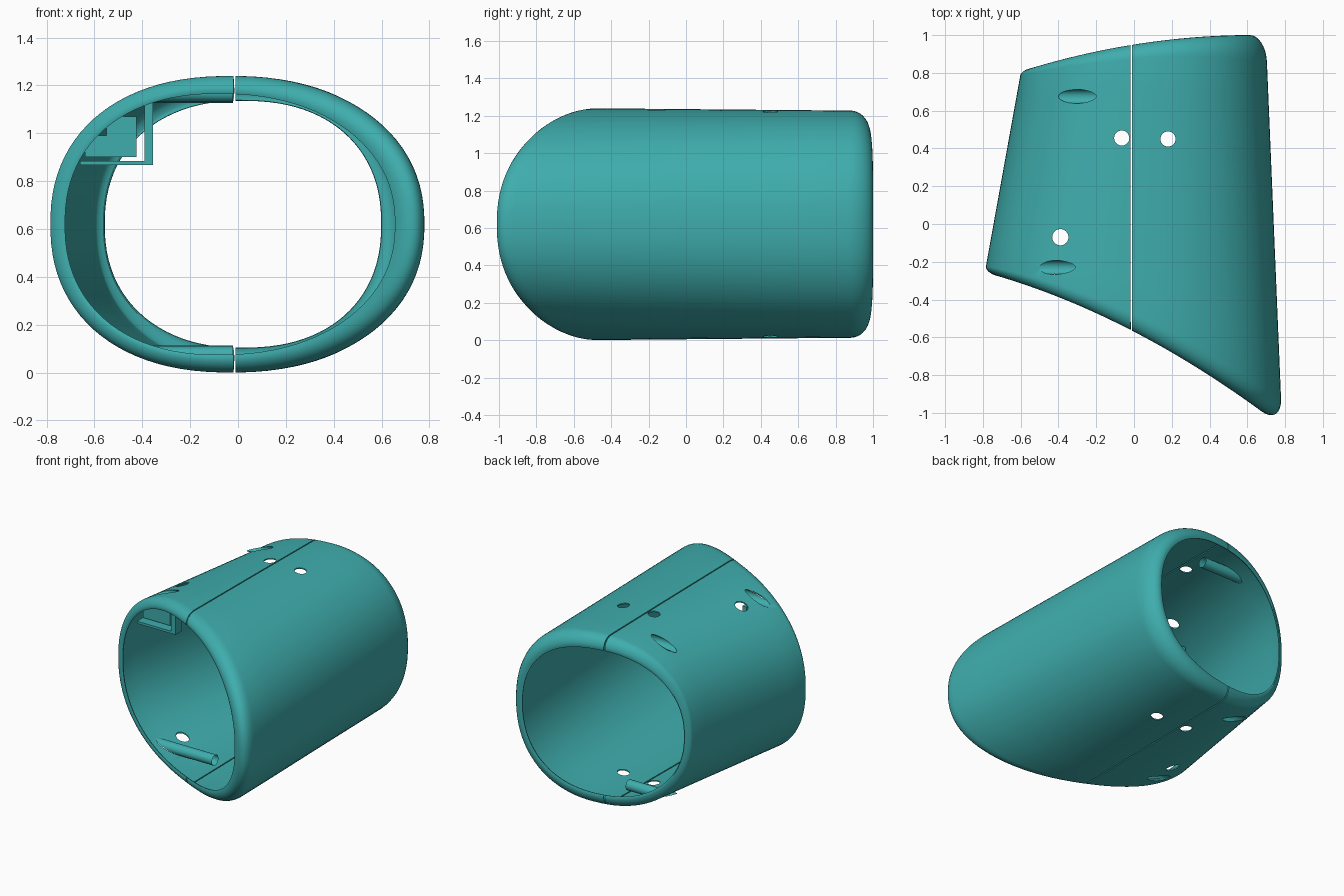
import bpy, bmesh, math

if "Cube" in bpy.data.objects:
    bpy.data.objects.remove(bpy.data.objects["Cube"])

N = 96        # points around the tube
GAP = -0.015  # centre of the split between the halves
ZC = 0.62


def front_y(x):
    return -0.57 - 0.52 * x - 0.155 * x * x


def back_y(x):
    return 0.95 + 0.16 * x - 0.127 * x * x


def section(y, a, inset):
    """Point on the tapering rounded cross-section, moved inward by inset."""
    left, right = -0.744 + 0.18 * y, 0.78 - 0.042 * (y + 0.95)
    half_w = (right - left) / 2 - inset
    half_h = 0.62 - 0.009 * max(0, y + 0.5) - inset
    c, s = math.cos(a), math.sin(a)
    p = 2 / 2.25
    return ((left + right) / 2 + half_w * math.copysign(abs(c) ** p, c),
            ZC + half_h * math.copysign(abs(s) ** p, s))


def end_point(a, inset, dy, limit, sign):
    y = limit(0)
    for _ in range(12):
        y = limit(section(y, a, inset)[0]) + sign * dy
    x, z = section(y, a, inset)
    return x, y, z


def rim(a, t, depth, limit, sign):
    """Rolled-in end of the shell, from the inside edge to the outside."""
    r = 0.85 * t
    pts = [(t, 0.004)] + [(r * (1 - math.sin(k * math.pi / 16)),
                           depth * (1 - math.cos(k * math.pi / 16))) for k in range(9)]
    return [end_point(a, i, d, limit, sign) for i, d in pts]


def meridian(a):
    """Open profile: front lip, outside wall, back lip."""
    c, s2 = math.cos(a), math.sin(a) ** 2
    tf = 0.0975 + 0.0275 * c - 0.022 * s2
    tb = 0.07 + 0.03 * c + 0.022 * s2
    front = rim(a, tf, 0.09 + 0.055 * c, front_y, 1)
    back = rim(a, tb, 0.08 + 0.06 * c, back_y, -1)[::-1]
    out = []
    for k in range(1, 8):
        y = front[-1][1] + (back[0][1] - front[-1][1]) * k / 8
        x, z = section(y, a, 0)
        out.append((x, y, z))
    return front + out + back


def apply(ob, mod):
    bpy.context.view_layer.objects.active = ob
    bpy.ops.object.modifier_apply(modifier=mod.name)


def make_half(name, plane_x, keep_left):
    bm = bmesh.new()
    rows = [[bm.verts.new(p) for p in meridian(2 * math.pi * (i + 0.5) / N)] for i in range(N)]
    for i in range(N):
        A, B = rows[i], rows[(i + 1) % N]
        for j in range(len(A) - 1):
            bm.faces.new((A[j], B[j], B[j + 1], A[j + 1]))
    bmesh.ops.bisect_plane(bm, geom=bm.verts[:] + bm.edges[:] + bm.faces[:],
                           plane_co=(plane_x, 0, 0), plane_no=(1, 0, 0),
                           clear_outer=keep_left, clear_inner=not keep_left)
    # make the normals point outward
    f = max(bm.faces, key=lambda f: f.calc_center_median().z)
    f.normal_update()
    if f.normal.z < 0:
        bmesh.ops.reverse_faces(bm, faces=bm.faces[:])
    me = bpy.data.meshes.new(name)
    bm.to_mesh(me)
    bm.free()
    ob = bpy.data.objects.new(name, me)
    bpy.context.collection.objects.link(ob)
    sol = ob.modifiers.new("wall", 'SOLIDIFY')
    sol.thickness, sol.offset = 0.008, -1
    apply(ob, sol)
    return ob


def rod(name, loc, r, depth, along_x=False, fill='NGON'):
    bpy.ops.mesh.primitive_cylinder_add(vertices=32, radius=r, depth=depth, location=loc,
                                        end_fill_type=fill,
                                        rotation=(0, math.pi / 2 if along_x else 0, 0))
    ob = bpy.context.object
    ob.name = name
    return ob


def box(name, x0, x1, y0, y1, z0, z1):
    bpy.ops.mesh.primitive_cube_add(size=1, location=((x0 + x1) / 2, (y0 + y1) / 2, (z0 + z1) / 2))
    ob = bpy.context.object
    ob.name = name
    ob.scale = (x1 - x0, y1 - y0, z1 - z0)
    return ob


# two halves of the thin sleeve
left = make_half("left_half", GAP - 0.004, True)
right = make_half("right_half", GAP + 0.004, False)

# vertical through holes and sideways screw openings
cuts = [(left, rod("hole_cutter", (x, y, ZC), r, 2))
        for x, y, r in [(-0.065, 0.455, 0.04), (-0.39, -0.07, 0.043)]]
cuts.append((right, rod("hole_cutter", (0.18, 0.45, ZC), 0.04, 2)))
R = 0.037
screws = [(0.675, 1.163, -0.40, -0.20), (-0.23, 1.168, -0.50, -0.29)]
for y, z, x0, x1 in screws:
    for zz in (z, 2 * ZC - z):
        cuts.append((left, rod("screw_cutter", ((x1 - 0.75) / 2, y, zz), R, x1 + 0.05 + 0.75, True)))

for target, cutter in cuts:
    mod = target.modifiers.new("cut", 'BOOLEAN')
    mod.operation, mod.solver, mod.object = 'DIFFERENCE', 'EXACT', cutter
    apply(target, mod)
    bpy.data.objects.remove(cutter)

parts = [left, right]

# screw tunnels, their outer ends trimmed to follow the curved wall
for y, z, x0, x1 in screws:
    for side in (1, -1):
        zz = ZC + side * (z - ZC)
        tube = rod("screw_tunnel", (0, 0, 0), R, 1, True, 'NOTHING')
        bpy.ops.object.transform_apply(location=True, rotation=True, scale=True)
        for v in tube.data.vertices:
            if v.co.x < 0:
                v.co.x = x0 + (x1 - x0) * (v.co.z * side + R) / (2 * R)
            else:
                v.co.x = -0.02
        tube.location = (0, y, zz)
        parts.append(tube)

# L-shaped bracket and end plate inside the upper left wall
parts += [box("bracket_shelf", -0.66, -0.355, -0.2, -0.13, 0.868, 0.885),
          box("bracket_wall", -0.39, -0.355, -0.2, -0.13, 0.868, 1.14),
          box("bracket_plate", -0.55, -0.425, -0.16, -0.13, 0.9, 1.07),
          box("bracket_plate_side", -0.64, -0.55, -0.16, -0.13, 0.9, 0.99)]

# teal finish
mat = bpy.data.materials.new("teal")
mat.diffuse_color = (0.05, 0.42, 0.42, 1)
mat.use_nodes = True
mat.node_tree.nodes["Principled BSDF"].inputs["Base Color"].default_value = mat.diffuse_color
for ob in parts:
    ob.data.materials.clear()
    ob.data.materials.append(mat)
    bpy.ops.object.select_all(action='DESELECT')
    ob.select_set(True)
    bpy.context.view_layer.objects.active = ob
    bpy.ops.object.shade_smooth_by_angle(angle=math.radians(30))
